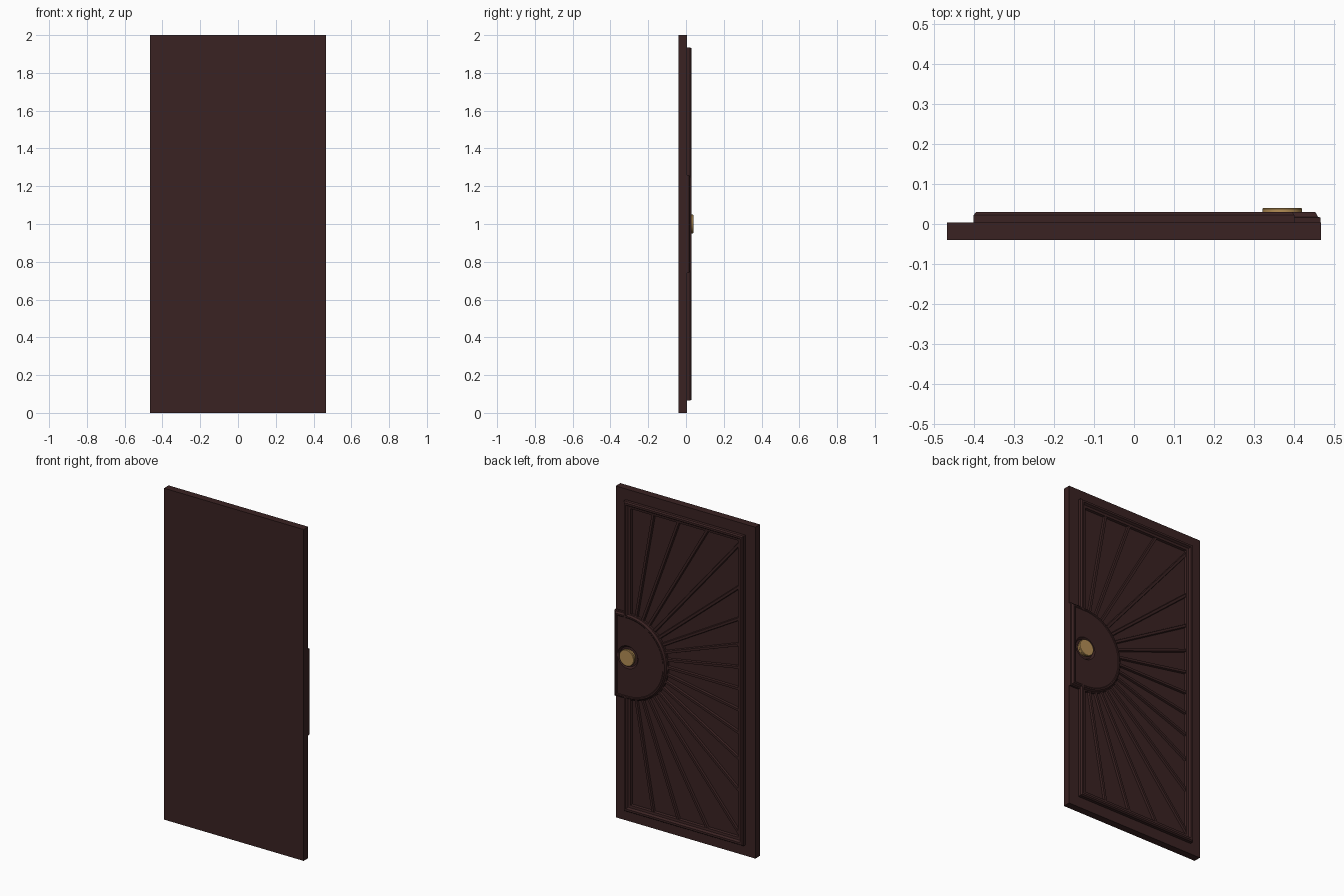
import bpy, bmesh, math

if "Cube" in bpy.data.objects:
    bpy.data.objects.remove(bpy.data.objects["Cube"])

def material(name, col):
    m = bpy.data.materials.new(name)
    m.diffuse_color = (*col, 1)
    m.use_nodes = True
    m.node_tree.nodes["Principled BSDF"].inputs["Base Color"].default_value = m.diffuse_color
    return m

WOOD = material("dark_brown_wood", (0.042, 0.016, 0.016))
BRASS = material("brass", (0.45, 0.27, 0.09))
FACE = 0.004          # y of the slab's decorated face
CX, CZ = 0.37, 1.0    # centre of the sunburst
R, SIDE = 0.26, 0.095 # plate radius, distance from centre to the door edge

def loft(name, rings, mat, closed=True):
    """Skin a list of equal-length vertex rings and cap both ends."""
    bm = bmesh.new()
    rows = [[bm.verts.new(p) for p in r] for r in rings]
    n = len(rows[0])
    for a, b in zip(rows, rows[1:]):
        for i in range(n):
            j = (i + 1) % n
            bm.faces.new((a[i], a[j], b[j], b[i]))
    bm.faces.new(rows[0])
    bm.faces.new(rows[-1])
    bmesh.ops.recalc_face_normals(bm, faces=bm.faces[:])
    me = bpy.data.meshes.new(name)
    bm.to_mesh(me)
    bm.free()
    me.materials.append(mat)
    ob = bpy.data.objects.new(name, me)
    bpy.context.collection.objects.link(ob)
    return ob

def smooth(ob):
    bpy.ops.object.select_all(action='DESELECT')
    ob.select_set(True)
    bpy.context.view_layer.objects.active = ob
    bpy.ops.object.shade_smooth_by_angle(angle=math.radians(25))

def rect(x0, x1, z0, z1, y):
    return [(x0, y, z0), (x1, y, z0), (x1, y, z1), (x0, y, z1)]

# Door slab
loft("door_slab", [rect(-0.466, 0.466, 0, 2, y) for y in (-0.04, FACE)], WOOD)

# Raised moulding: mitred profile swept round the panel, open behind the plate
profile = [(0, FACE - 0.002), (0, 0.022), (0.006, 0.03), (0.018, 0.03),
           (0.026, 0.018), (0.04, 0.016), (0.045, FACE - 0.002)]
def corner(x, z, ix, iz):
    return [(x + ix * o, y, z + iz * o) for o, y in profile]
loft("panel_moulding", [
    corner(0.40, 1.235, -1, 0), corner(0.40, 1.935, -1, -1),
    corner(-0.40, 1.935, 1, -1), corner(-0.40, 0.065, 1, 1),
    corner(0.40, 0.065, -1, 1), corner(0.40, 0.765, -1, 0)], WOOD)

# Sunburst rays every ten degrees
for k in range(1, 18):
    a = math.radians(k * 10)
    dx, dz = -math.sin(a), math.cos(a)
    end = min(0.74 / -dx, 0.905 / max(abs(dz), 1e-6))
    rings = []
    for t in (0.235, end):
        px, pz = CX + dx * t, CZ + dz * t
        rings.append([(px + dz * w, y, pz - dx * w) for w, y in
                      ((-0.011, FACE - 0.002), (-0.007, 0.015),
                       (0.007, 0.015), (0.011, FACE - 0.002))])
    loft(f"sun_ray_{k}", rings, WOOD)

# Half-round lock plate with stepped rim and a round dish for the knob
edge = math.degrees(math.atan2(R, SIDE))
angles = sorted([d for d in range(-180, 180, 5) if abs(d) != 70] + [edge, -edge])
def outline(off, y):
    pts = []
    for d in angles:
        c, s = math.cos(math.radians(d)), math.sin(math.radians(d))
        if c <= 1e-6:
            x, z = R * c, R * s
        else:
            t = min(SIDE / c, R / max(abs(s), 1e-6))
            x, z = t * c, t * s
        x *= (SIDE - off) / SIDE if x > 0 else (R - off) / R
        pts.append((CX + x, y, CZ + z * (R - off) / R))
    return pts
def circle(r, y):
    return [(CX + r * math.cos(math.radians(d)), y, CZ + r * math.sin(math.radians(d)))
            for d in angles]
plate = loft("lock_plate", [
    outline(0, FACE - 0.002), outline(0, 0.016), outline(0.006, 0.018),
    outline(0.013, 0.03), outline(0.021, 0.03), outline(0.025, 0.027),
    circle(0.068, 0.027), circle(0.062, 0.02), circle(0.058, 0.014)], WOOD)
smooth(plate)

# Brass knob
knob = loft("knob", [circle(0.043, 0.013), circle(0.043, 0.022), circle(0.049, 0.028),
                     circle(0.049, 0.038), circle(0.047, 0.04)], BRASS)
smooth(knob)
